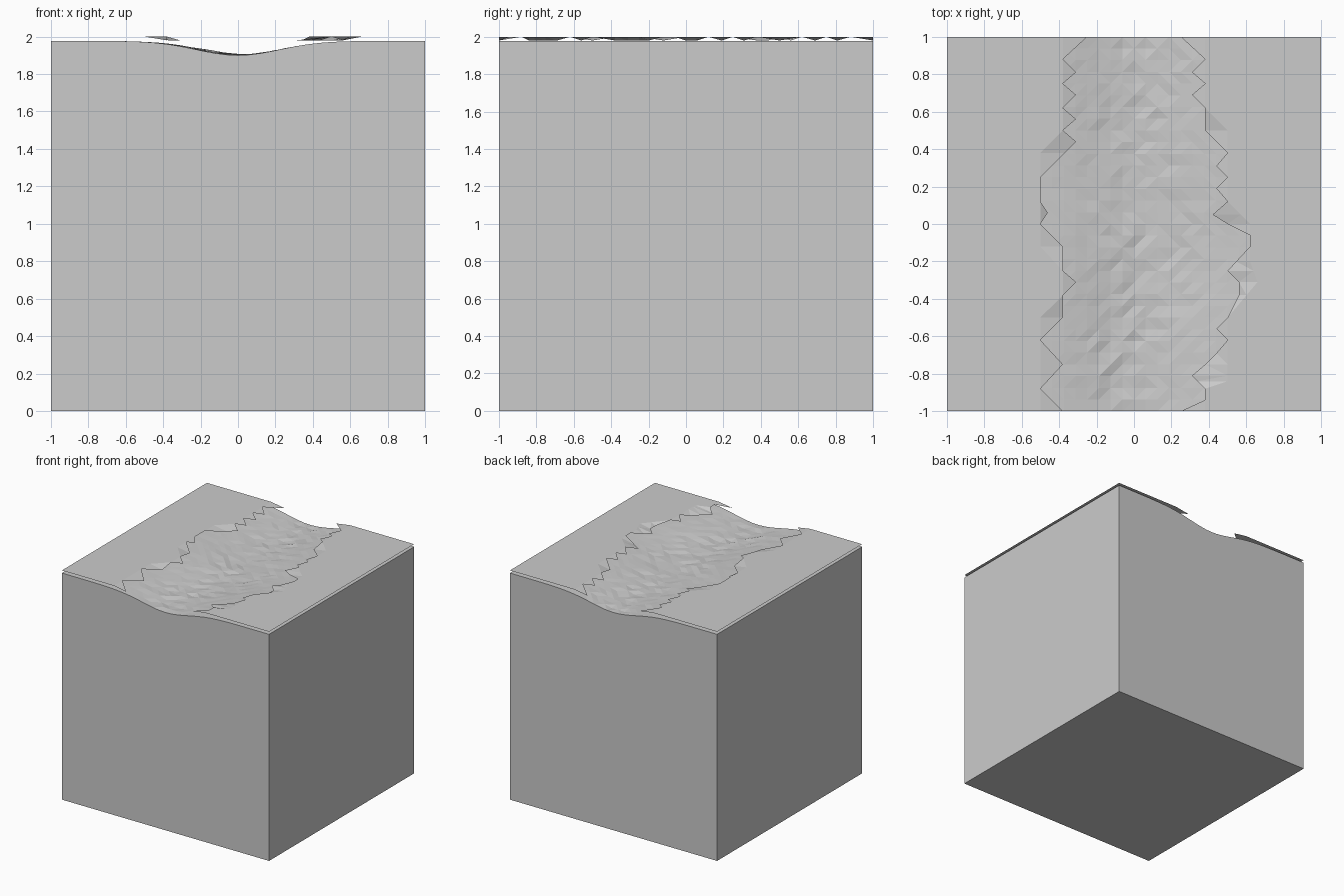
import bpy, bmesh, math, random

if "Cube" in bpy.data.objects:
    bpy.data.objects.remove(bpy.data.objects["Cube"])

random.seed(4)
TOP, GROUND, LIP = 2.0, 1.977, 1.98


def finish(bm, name):
    me = bpy.data.meshes.new(name)
    bm.to_mesh(me)
    bm.free()
    ob = bpy.data.objects.new(name, me)
    bpy.context.collection.objects.link(ob)
    return ob


def lerp(points, y):
    """x of a polyline of (y, x) points, listed with falling y."""
    for (y0, x0), (y1, x1) in zip(points, points[1:]):
        if y1 <= y <= y0:
            return x0 + (x1 - x0) * (y0 - y) / (y0 - y1)
    return points[-1][1]


# Earth block: carved river bed on top, extruded down to a closed cube
bm = bmesh.new()
bmesh.ops.create_grid(bm, x_segments=32, y_segments=32, size=1)
for v in bm.verts:
    x, y = v.co.x, v.co.y
    inside = max(0, 1 - y * y)
    centre = 0.07 * inside * math.exp(-((y + 0.15) / 0.35) ** 2)
    width = 0.22 + 0.025 * inside
    dip = math.exp(-0.5 * ((x - centre) / width) ** 2)
    bump = random.uniform(-0.006, 0.006) * dip if abs(y) < 0.99 else 0
    v.co.z = GROUND - 0.077 * dip + bump
bmesh.ops.triangulate(bm, faces=bm.faces[:])
rim = [e for e in bm.edges if e.is_boundary]
walls = bmesh.ops.extrude_edge_only(bm, edges=rim)["geom"]
for v in walls:
    if isinstance(v, bmesh.types.BMVert):
        v.co.z = 0
bmesh.ops.holes_fill(bm, edges=[e for e in walls if isinstance(e, bmesh.types.BMEdge)], sides=0)
bmesh.ops.recalc_face_normals(bm, faces=bm.faces[:])
finish(bm, "earth_block")


# Grass sheet: flat open surface to the fold, then a ragged lip drooping to the bank
def grass(name, side, fold, edge):
    ys = sorted({p[0] for p in fold + edge}, reverse=True)
    bm = bmesh.new()
    rows = []
    for y in ys:
        f, e = lerp(fold, y), lerp(edge, y)
        e = min(e, f)
        # lip height is set at the ragged edge points
        z = TOP if f - e < 0.02 else LIP
        rows.append([bm.verts.new((side * x, y, h)) for x, h in ((1, TOP), (f, TOP), (e, z))])
    for a, b in zip(rows, rows[1:]):
        for i in (0, 1):
            bm.faces.new((a[i], a[i + 1], b[i + 1], b[i]))
    bmesh.ops.remove_doubles(bm, verts=bm.verts[:], dist=0.001)
    bmesh.ops.triangulate(bm, faces=bm.faces[:])
    bm.normal_update()
    for f in bm.faces:
        if f.normal.z < 0:
            f.normal_flip()
    finish(bm, name)


# distances from the middle, as (y, |x|)
left_fold = [(1, .38), (.5, .38), (.38, .5), (-.12, .5), (-.25, .38), (-.38, .38),
             (-.5, .5), (-1, .5)]
left_edge = [(1, .25), (.88, .38), (.81, .31), (.75, .38), (.69, .31), (.62, .38),
             (.56, .31), (.5, .38), (.44, .31), (.25, .5), (.12, .5), (.06, .46),
             (0, .5), (-.12, .38), (-.25, .38), (-.31, .31), (-.38, .38), (-.5, .38),
             (-.62, .5), (-.75, .38), (-.88, .5), (-1, .38)]
right_fold = [(1, .38), (.62, .38), (.5, .5), (.12, .5), (0, .62), (-.2, .62),
              (-.31, .66), (-.5, .5), (-.84, .5), (-.88, .38), (-1, .38)]
right_edge = [(1, .25), (.88, .38), (.81, .31), (.75, .38), (.69, .31), (.62, .38),
              (.5, .38), (.38, .5), (.31, .44), (.25, .5), (.19, .44), (.12, .5),
              (.05, .42), (0, .5), (-.06, .62), (-.12, .62), (-.25, .5), (-.31, .56),
              (-.38, .56), (-.5, .5), (-.56, .44), (-.62, .5), (-.69, .44), (-.75, .38),
              (-.81, .31), (-.88, .38), (-.94, .38), (-1, .25)]
grass("left_grass", -1, left_fold, left_edge)
grass("right_grass", 1, right_fold, right_edge)
